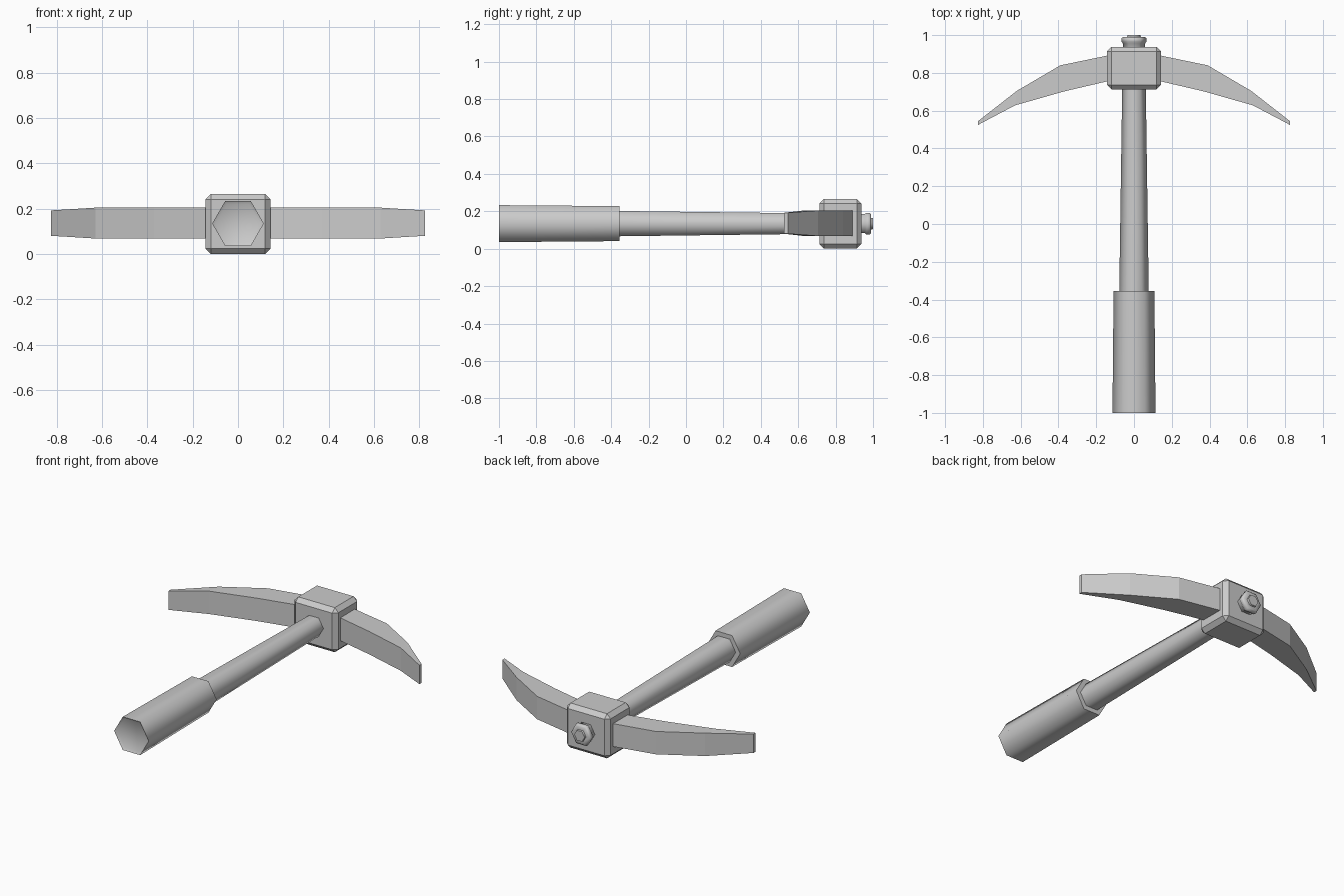
import bpy, bmesh, math

if "Cube" in bpy.data.objects:
    bpy.data.objects.remove(bpy.data.objects["Cube"])

ZC = 0.134  # height of the handle axis


def finish(bm, name):
    bmesh.ops.recalc_face_normals(bm, faces=bm.faces)
    me = bpy.data.meshes.new(name)
    bm.to_mesh(me)
    bm.free()
    ob = bpy.data.objects.new(name, me)
    bpy.context.collection.objects.link(ob)
    return ob


def loft(rings, name):
    """Skin a list of closed point rings and cap both ends."""
    bm = bmesh.new()
    vs = [[bm.verts.new(p) for p in ring] for ring in rings]
    n = len(vs[0])
    for a, b in zip(vs, vs[1:]):
        for i in range(n):
            j = (i + 1) % n
            bm.faces.new((a[i], a[j], b[j], b[i]))
    bm.faces.new(vs[0])
    bm.faces.new(vs[-1])
    return finish(bm, name)


def hex_ring(y, r):
    return [(r * math.cos(i * math.pi / 3), y, ZC + r * math.sin(i * math.pi / 3))
            for i in range(6)]


def hex_lathe(profile, name):
    ob = loft([hex_ring(y, r) for y, r in profile], name)
    bpy.ops.object.select_all(action='DESELECT')
    ob.select_set(True)
    bpy.context.view_layer.objects.active = ob
    bpy.ops.object.shade_smooth_by_angle(angle=math.radians(65))
    return ob


# Handle: thick grip with a shallow recessed end, stepping to a tapering shaft
hex_lathe([(-0.99, 0.098), (-1.0, 0.114), (-0.355, 0.108), (-0.355, 0.078),
           (0.75, 0.062)], "handle")

# Knob at the far end of the head
hex_lathe([(0.90, 0.058), (0.955, 0.058), (0.965, 0.067), (0.982, 0.067),
           (0.99, 0.058), (0.99, 0.036), (1.0, 0.034)], "end_knob")

# Head block with chamfered edges
bm = bmesh.new()
bmesh.ops.create_cube(bm, size=1)
for v in bm.verts:
    v.co = (v.co.x * 0.288, 0.825 + v.co.y * 0.224, 0.1325 + v.co.z * 0.265)
bmesh.ops.bevel(bm, geom=bm.edges[:], offset=0.024, segments=1, affect='EDGES')
finish(bm, "head_block")

# Curved double blade: (outer x, outer y, inner x, inner y, half height)
half = [(0.10, 0.90, 0.10, 0.765, 0.068),
        (0.39, 0.84, 0.37, 0.702, 0.068),
        (0.62, 0.705, 0.63, 0.628, 0.068),
        (0.825, 0.545, 0.825, 0.525, 0.056)]


def blade_ring(s, xo, yo, xi, yi, h):
    z = 0.136
    return [(s * xo, yo, z - h), (s * xi, yi, z - h),
            (s * xi, yi, z + h), (s * xo, yo, z + h)]


for side, s in (("left", -1), ("right", 1)):
    loft([blade_ring(s, *st) for st in half], side + "_blade")
